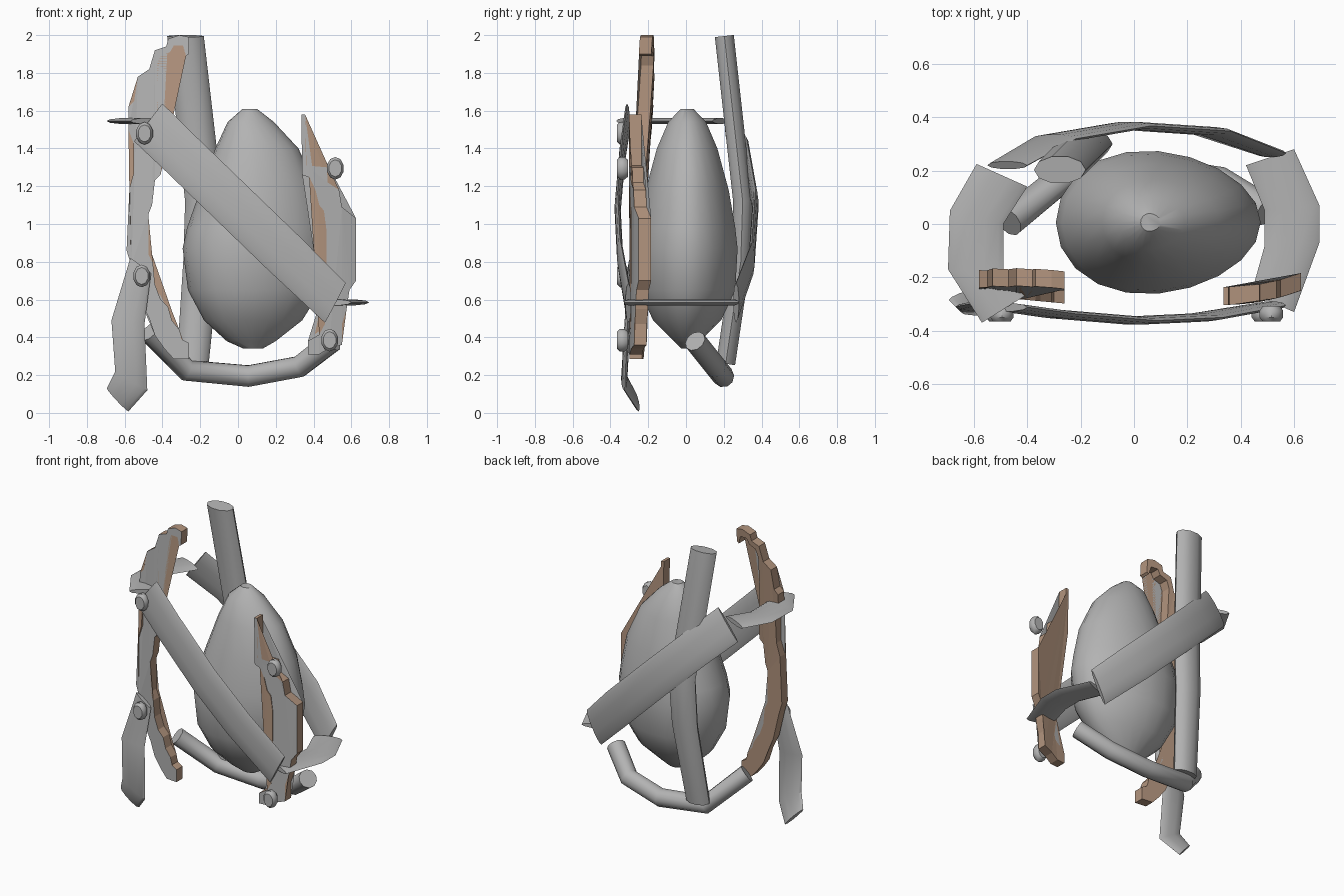
import bpy, bmesh, math
from mathutils import Vector as V

if "Cube" in bpy.data.objects:
    bpy.data.objects.remove(bpy.data.objects["Cube"])


def material(name, rgb):
    m = bpy.data.materials.new(name)
    m.diffuse_color = (*rgb, 1)
    m.use_nodes = True
    m.node_tree.nodes["Principled BSDF"].inputs["Base Color"].default_value = m.diffuse_color
    return m


GREY = material("grey", (0.45, 0.45, 0.45))
BROWN = material("wood brown", (0.45, 0.30, 0.21))


def finish(bm, name, mats=(GREY,), smooth=True):
    bmesh.ops.recalc_face_normals(bm, faces=bm.faces)
    me = bpy.data.meshes.new(name)
    bm.to_mesh(me)
    bm.free()
    for m in mats:
        me.materials.append(m)
    ob = bpy.data.objects.new(name, me)
    bpy.context.collection.objects.link(ob)
    if smooth:
        bpy.ops.object.select_all(action='DESELECT')
        ob.select_set(True)
        bpy.context.view_layer.objects.active = ob
        bpy.ops.object.shade_smooth_by_angle(angle=math.radians(40))
    return ob


def loft(name, rings):
    """Skin a list of equal rings and cap both ends."""
    bm = bmesh.new()
    vs = [[bm.verts.new(p) for p in r] for r in rings]
    k = len(vs[0])
    for a, b in zip(vs, vs[1:]):
        for i in range(k):
            bm.faces.new((a[i], a[(i + 1) % k], b[(i + 1) % k], b[i]))
    bm.faces.new(vs[0])
    bm.faces.new(vs[-1])
    return finish(bm, name)


def sweep(name, stations, thick, sides=10):
    """Elliptical sweep; stations hold (centre, half width vector)."""
    cs = [V(c) for c, w in stations]
    rings = []
    for i, (c, w) in enumerate(stations):
        t = cs[min(i + 1, len(cs) - 1)] - cs[max(i - 1, 0)]
        w = V(w)
        n = t.cross(w).normalized() * thick
        rings.append([cs[i] + w * math.cos(a) + n * math.sin(a)
                      for a in (2 * math.pi * j / sides for j in range(sides))])
    return loft(name, rings)


def ribbon(name, edges, thick=0.016):
    """Flat band from pairs of opposite edge points."""
    return sweep(name, [((V(a) + V(b)) / 2, (V(a) - V(b)) / 2) for a, b in edges], thick)


# Egg body: z, left x, right x, half depth
egg = [(1.61, 0.025, 0.10, 0.033), (1.54, -0.055, 0.19, 0.10), (1.40, -0.12, 0.32, 0.16),
       (1.18, -0.20, 0.42, 0.22), (0.98, -0.27, 0.46, 0.255), (0.87, -0.293, 0.475, 0.267),
       (0.65, -0.265, 0.44, 0.255), (0.49, -0.18, 0.34, 0.18), (0.38, -0.06, 0.20, 0.07),
       (0.34, 0.03, 0.13, 0.03)]
rings = []
for z, x0, x1, d in egg:
    ring = []
    for j in range(20):
        a = 2 * math.pi * j / 20
        ring.append(((x0 + x1) / 2 + (x1 - x0) / 2 * math.cos(a),
                     0.006 + d * math.sin(a) * (1 - 0.12 * math.cos(a)), z))
    rings.append(ring)
loft("egg_body", rings)

# Bent pole behind the egg
sweep("rear_pole", [((-0.278, 0.203, 1.995), (0.097, 0, 0)), ((-0.18, 0.30, 1.12), (0.1, 0, 0)),
                    ((-0.195, 0.29, 0.8), (0.095, 0, 0)), ((-0.24, 0.21, 0.26), (0.085, 0, 0))], 0.053)

# Curved horn below the egg
horn = [(-0.47, 0.43), (-0.27, 0.225), (0.055, 0.195), (0.325, 0.245), (0.50, 0.38)]
sweep("lower_horn", [((x, 0.04 + (0.39 - z) * 0.8, z), (0, 0.045, 0.037)) for x, z in horn], 0.06)

# Diagonal straps across front and rear
for name, path in (
        ("front_strap", [(-0.475, -0.312), (-0.3, -0.337), (0, -0.362), (0.25, -0.35), (0.515, -0.305)]),
        ("rear_strap", [(-0.475, 0.22), (-0.3, 0.32), (-0.02, 0.368), (0.28, 0.348), (0.515, 0.265)])):
    st = []
    for i, (x, y) in enumerate(path):
        w = (0.075, 0, 0.10) if i == 0 else (0.055, 0, 0.105) if i == 4 else (0.084, 0, 0.088)
        st.append(((x, y, 1.06 - 0.965 * (x - 0.02)), w))
    sweep(name, st, 0.016)

# Horizontal bands joining the straps at each side
left = [((-0.59, 0.225), (-0.40, 0.14)), ((-0.69, 0.05), (-0.49, 0.0)),
        ((-0.697, -0.17), (-0.49, -0.18)), ((-0.57, -0.37), (-0.41, -0.27))]
right = [((0.60, 0.28), (0.42, 0.22)), ((0.695, 0.07), (0.49, 0.05)),
         ((0.695, -0.07), (0.49, -0.08)), ((0.60, -0.33), (0.44, -0.26))]
for name, pairs, z in (("left_band", left, 1.545), ("right_band", right, 0.585)):
    ribbon(name, [((*a, z), (*b, z)) for a, b in pairs])

# Hanging strap tail
ribbon("strap_tail", [((-0.57, -0.29, 0.82), (-0.46, -0.29, 0.74)),
                      ((-0.67, -0.31, 0.49), (-0.495, -0.31, 0.47)),
                      ((-0.65, -0.33, 0.22), (-0.48, -0.325, 0.12)),
                      ((-0.695, -0.285, 0.13), (-0.58, -0.25, 0.008))])


def shell(name, outline, depth):
    """Thin stepped board: grey on its front, brown elsewhere."""
    bm = bmesh.new()
    front = [bm.verts.new((x, depth(x, z) - 0.033, z)) for x, z in outline]
    back = [bm.verts.new((x, depth(x, z) + 0.033, z)) for x, z in outline]
    bm.faces.new(front)
    bm.faces.new(back[::-1])
    k = len(front)
    for i in range(k):
        j = (i + 1) % k
        bm.faces.new((front[i], front[j], back[j], back[i]))
    bmesh.ops.triangulate(bm, faces=[f for f in bm.faces if len(f.verts) > 4])
    bmesh.ops.recalc_face_normals(bm, faces=bm.faces)
    for f in bm.faces:
        f.material_index = 0 if f.normal.y < -0.7 else 1
    return finish(bm, name, (GREY, BROWN), smooth=False)


# Left stepped board, outer edge down then inner edge up
left_outline = [
    (-0.26, 1.99), (-0.31, 2.0), (-0.37, 1.98), (-0.38, 1.94), (-0.44, 1.92), (-0.47, 1.82),
    (-0.53, 1.78), (-0.55, 1.65), (-0.58, 1.62), (-0.58, 1.5), (-0.55, 1.42), (-0.55, 1.27),
    (-0.575, 1.18), (-0.59, 0.86), (-0.565, 0.78), (-0.52, 0.6), (-0.47, 0.50), (-0.44, 0.41),
    (-0.39, 0.34), (-0.34, 0.285), (-0.26, 0.285), (-0.26, 0.37), (-0.30, 0.39), (-0.31, 0.44),
    (-0.35, 0.49), (-0.37, 0.56), (-0.41, 0.60), (-0.44, 0.68), (-0.45, 0.79), (-0.475, 0.84),
    (-0.475, 1.05), (-0.455, 1.10), (-0.44, 1.23), (-0.41, 1.26), (-0.41, 1.4), (-0.43, 1.6),
    (-0.43, 1.84), (-0.41, 1.89), (-0.36, 1.91), (-0.34, 1.945), (-0.29, 1.945), (-0.275, 1.89),
    (-0.26, 1.90)]
shell("left_board", left_outline,
      lambda x, z: -0.265 + 0.055 * max(0, (z - 1.2) / 0.8) + 0.03 * (-x - 0.26) / 0.32)

# Right stepped board with a thin spike
right_outline = [
    (0.335, 1.58), (0.355, 1.58), (0.36, 1.31), (0.47, 1.30), (0.475, 1.22), (0.535, 1.18),
    (0.55, 1.09), (0.625, 1.03), (0.625, 0.70), (0.59, 0.65), (0.575, 0.55), (0.55, 0.47),
    (0.55, 0.36), (0.48, 0.34), (0.43, 0.31), (0.37, 0.31), (0.37, 0.38), (0.43, 0.415),
    (0.46, 0.47), (0.47, 0.7), (0.468, 0.97), (0.455, 1.07), (0.43, 1.10), (0.41, 1.18),
    (0.38, 1.245), (0.34, 1.26)]
shell("right_board", right_outline, lambda x, z: -0.27 + 0.65 * (x - 0.34) ** 2)

# Round pins on the front
for i, (x, z) in enumerate([(-0.495, 1.48), (-0.51, 0.725), (0.515, 1.295), (0.485, 0.385)]):
    rings = []
    for y, s in ((-0.365, 0.75), (-0.35, 1), (-0.325, 1), (-0.308, 0.75)):
        rings.append([(x + 0.046 * s * math.cos(a), y, z + 0.06 * s * math.sin(a))
                      for a in (math.pi * (j + 0.5) / 5 for j in range(10))])
    loft("pin_%d" % (i + 1), rings)
